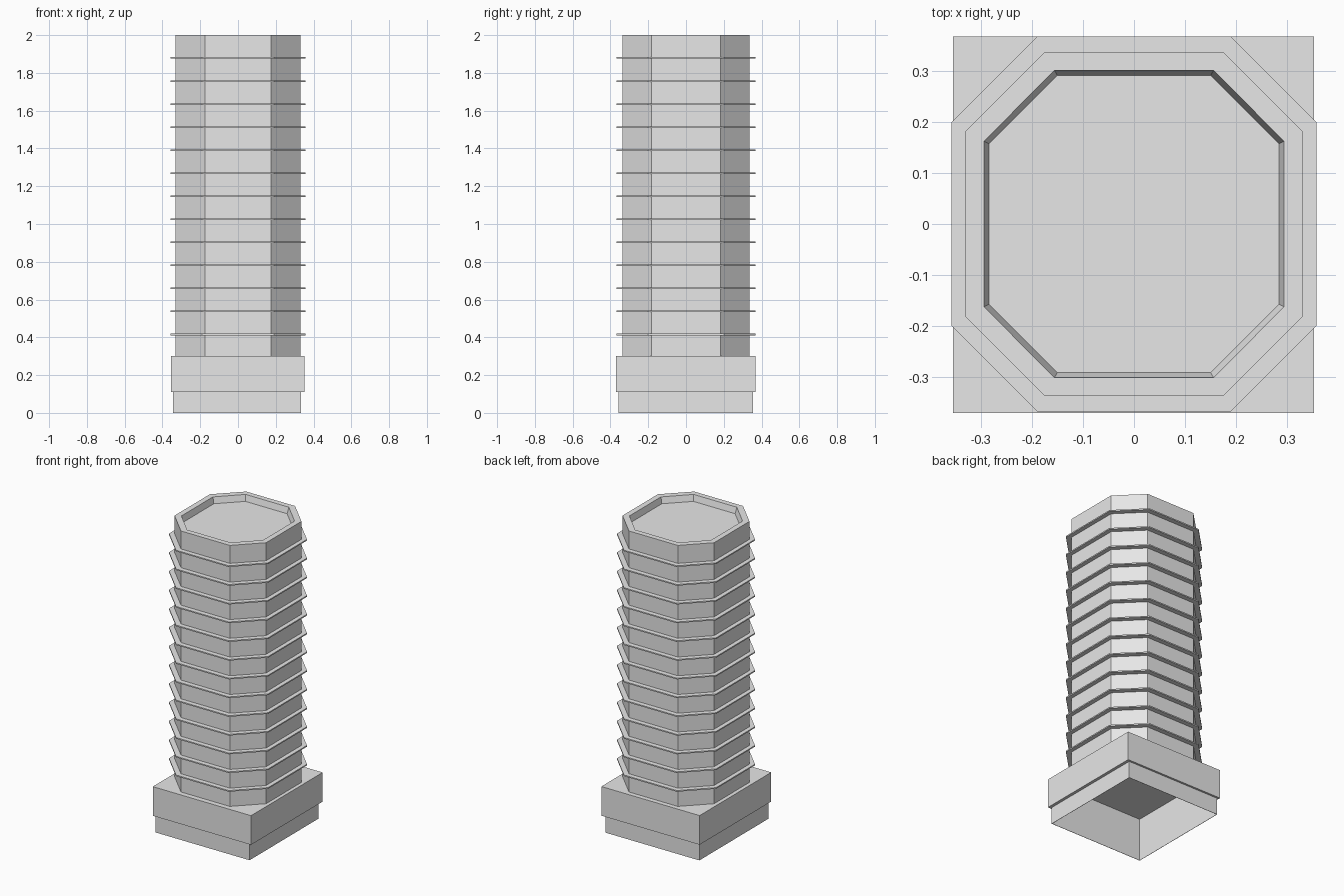
import bpy, bmesh

cube = bpy.data.objects.get("Cube")
if cube:
    bpy.data.objects.remove(cube, do_unlink=True)

grey = bpy.data.materials.new("plain_grey")
grey.use_nodes = True
grey.diffuse_color = (0.8, 0.8, 0.8, 1)
grey.node_tree.nodes["Principled BSDF"].inputs["Base Color"].default_value = (0.8, 0.8, 0.8, 1)


def octagon(x, y, cx, cy, z):
    """Chamfered rectangle: half sizes x, y; chamfer corners at cx and cy."""
    return [(cx, -y, z), (x, -cy, z), (x, cy, z), (cx, y, z),
            (-cx, y, z), (-x, cy, z), (-x, -cy, z), (-cx, -y, z)]


def rectangle(x0, x1, y0, y1, z):
    return [(x0, y0, z), (x1, y0, z), (x1, y1, z), (x0, y1, z)]


def stack(name, loops, cap_start=True, cap_end=True):
    """Bridge a series of matching loops into one flat-shaded object."""
    bm = bmesh.new()
    rings = [[bm.verts.new(p) for p in loop] for loop in loops]
    for a, b in zip(rings, rings[1:]):
        for i in range(len(a)):
            j = (i + 1) % len(a)
            bm.faces.new((a[i], a[j], b[j], b[i]))
    if cap_start:
        bm.faces.new(rings[0][::-1])
    if cap_end:
        bm.faces.new(rings[-1])
    mesh = bpy.data.meshes.new(name)
    bm.to_mesh(mesh)
    bm.free()
    mesh.materials.append(grey)
    obj = bpy.data.objects.new(name, mesh)
    bpy.context.collection.objects.link(obj)
    return obj


# Octagonal column with a shallow tapered recess in its top
stack("column", [
    octagon(0.33, 0.336, 0.176, 0.182, 0.295),
    octagon(0.33, 0.336, 0.176, 0.182, 2.0),
    octagon(0.294, 0.301, 0.156, 0.162, 2.0),
    octagon(0.284, 0.291, 0.150, 0.157, 1.96)])

# Thin fins spaced evenly up the column
for n in range(13):
    z = 0.415 + n * 0.122
    stack(f"fin_{n + 1}", [
        octagon(0.357, 0.367, 0.19, 0.2, z - 0.004),
        octagon(0.357, 0.367, 0.19, 0.2, z + 0.004)])

# Wide upper block of the base, open below around the socket
stack("base_block", [
    rectangle(-0.344, 0.334, -0.358, 0.354, 0.11),
    rectangle(-0.355, 0.353, -0.37, 0.367, 0.11),
    rectangle(-0.355, 0.353, -0.37, 0.367, 0.3)], cap_start=False)

# Hollow lower skirt: outer wall, thin rim, inner wall and ceiling
stack("base_skirt", [
    rectangle(-0.344, 0.334, -0.358, 0.354, 0.11),
    rectangle(-0.344, 0.334, -0.358, 0.354, 0.0),
    rectangle(-0.342, 0.332, -0.356, 0.352, 0.0),
    rectangle(-0.342, 0.332, -0.356, 0.352, 0.28)][::-1],
    cap_start=False, cap_end=False)
stack("socket_ceiling", [
    rectangle(-0.342, 0.332, -0.356, 0.352, 0.28),
    rectangle(-0.342, 0.332, -0.356, 0.352, 0.29)])
